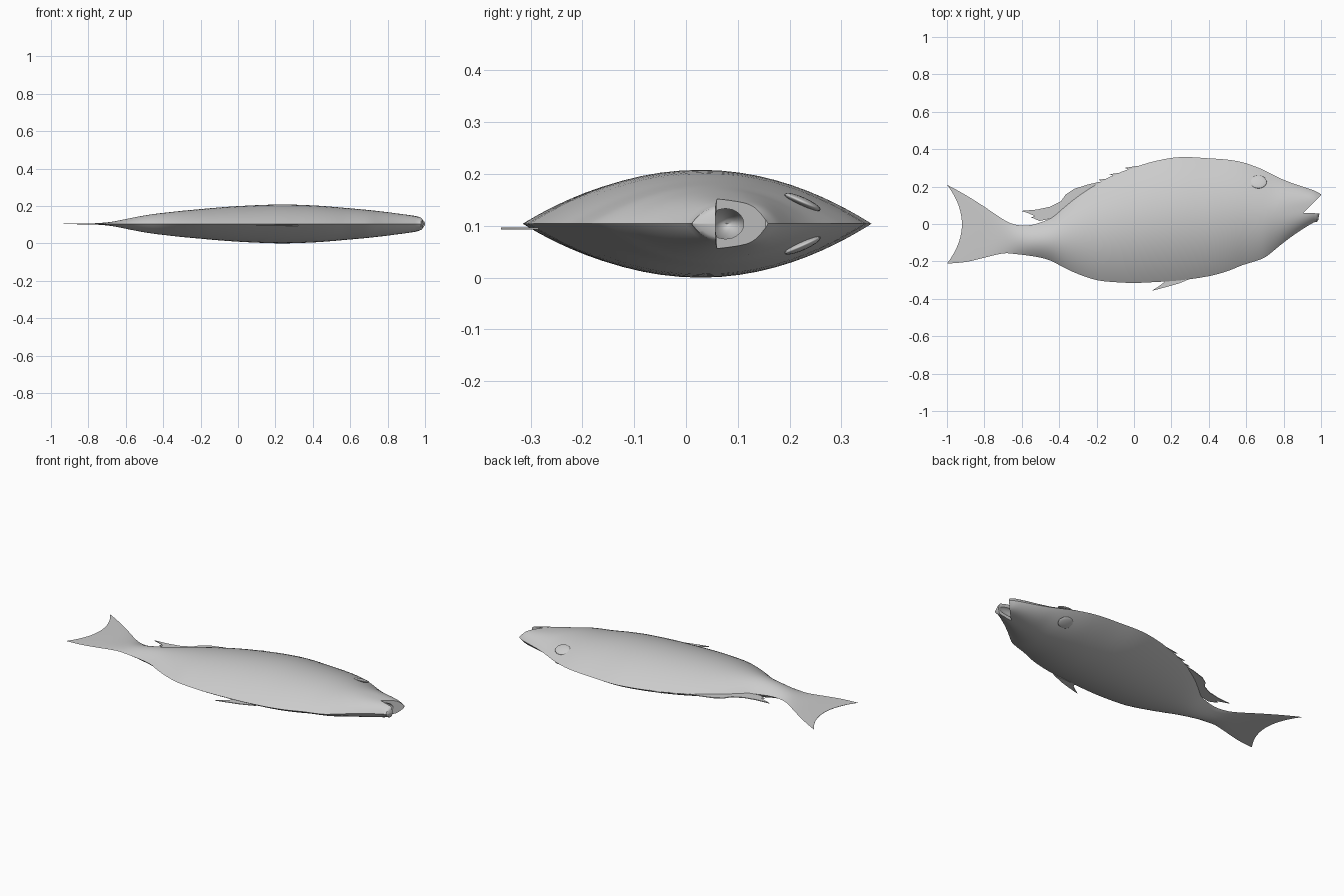
import bpy, bmesh, math

if "Cube" in bpy.data.objects:
    bpy.data.objects.remove(bpy.data.objects["Cube"])

ZC = 0.104      # mid plane of the fish, which lies on its side
N = 28          # steps from belly to back

# x, belly y, back y, half thickness
ROWS = [
    (-1.00, -.212, .210, .001), (-.90, -.203, .155, .002), (-.80, -.180, .092, .003),
    (-.70, -.157, .025, .009), (-.64, -.160, -.002, .018), (-.57, -.168, -.008, .032),
    (-.50, -.180, .008, .045), (-.44, -.198, .035, .054), (-.38, -.230, .085, .061),
    (-.30, -.267, .150, .070), (-.20, -.300, .215, .079), (-.10, -.311, .265, .088),
    (.00, -.315, .303, .095), (.12, -.310, .338, .101), (.25, -.301, .358, .104),
    (.40, -.279, .351, .099), (.50, -.252, .344, .092), (.58, -.220, .330, .085),
    (.66, -.195, .303, .078), (.71, -.172, .280, .073), (.78, -.115, .245, .065),
    (.85, -.062, .217, .056), (.91, -.022, .197, .048), (.96, .008, .180, .040),
    (.985, .022, .168, .031), (1.00, .132, .158, .010),
]


def spline(rows, steps):
    """Catmull-Rom through the profile rows."""
    out = []
    for i in range(len(rows) - 1):
        a, b, c, d = (rows[max(0, min(len(rows) - 1, i + k))] for k in (-1, 0, 1, 2))
        for s in range(steps):
            t = s / steps
            out.append([q + .5 * t * (r - p + t * (2*p - 5*q + 4*r - w + t * (3*(q - r) + w - p)))
                        for p, q, r, w in zip(a, b, c, d)])
    return out + [list(rows[-1])]


def finish(bm, name):
    bmesh.ops.recalc_face_normals(bm, faces=bm.faces)
    me = bpy.data.meshes.new(name)
    bm.to_mesh(me)
    bm.free()
    ob = bpy.data.objects.new(name, me)
    bpy.context.collection.objects.link(ob)
    return ob


def plate(name, pts, z, depth):
    """Flat outline extruded along z."""
    bm = bmesh.new()
    f = bm.faces.new([bm.verts.new((x, y, z - depth / 2)) for x, y in pts])
    r = bmesh.ops.extrude_face_region(bm, geom=[f])
    bmesh.ops.translate(bm, vec=(0, 0, depth), verts=[g for g in r["geom"] if isinstance(g, bmesh.types.BMVert)])
    bmesh.ops.triangulate(bm, faces=[g for g in bm.faces if len(g.verts) > 4])
    return finish(bm, name)


# Body and forked tail: one loft of lens-shaped sections
bm = bmesh.new()
rings = []
for x, y0, y1, h in spline(ROWS, 3):
    snout = max(0, min(1, (x - .75) / .2))
    p = 2 + 1.2 * snout
    bow = .08 * max(0, (-x - .62) / .38) ** 1.5
    ring = []
    for i in range(2 * N):
        a = math.pi * i / N
        t = -math.cos(a)
        side = 1 if i <= N else -1
        z = 0 if i in (0, N) else side * h * (1 - abs(t) ** p)
        ring.append(bm.verts.new((x + bow * (1 - t * t), (y0 + y1) / 2 + t * (y1 - y0) / 2, ZC + z)))
    rings.append(ring)
for r, q in zip(rings, rings[1:]):
    for i in range(2 * N):
        j = (i + 1) % (2 * N)
        bm.faces.new((r[i], r[j], q[j], q[i]))
for r in (rings[0], rings[-1]):
    for i in range(N):
        quad = [r[i], r[i + 1], r[(-i - 1) % (2 * N)], r[-i % (2 * N)]]
        bm.faces.new(list(dict.fromkeys(quad)))
body = finish(bm, "body")

# Open mouth: wedge gap plus rounded cavity
wedge = plate("mouth_wedge", [(.906, .060), (1.08, .053), (1.08, .225), (.99, .145)], ZC, .3)
bm = bmesh.new()
bmesh.ops.create_uvsphere(bm, u_segments=24, v_segments=14, radius=1)
bmesh.ops.scale(bm, vec=(.12, .038, .030), verts=bm.verts)
bmesh.ops.translate(bm, vec=(.895, .079, ZC), verts=bm.verts)
cavity = finish(bm, "mouth_cavity")
bpy.context.view_layer.objects.active = body
for cutter in (wedge, cavity):
    m = body.modifiers.new(cutter.name, 'BOOLEAN')
    m.operation = 'DIFFERENCE'
    m.solver = 'EXACT'
    m.object = cutter
    bpy.ops.object.modifier_apply(modifier=m.name)
    bpy.data.objects.remove(cutter)

# Thin fins
plate("dorsal_fin", [(-.12, .22), (-.19, .224), (-.24, .213), (-.32, .188), (-.365, .158),
                     (-.39, .122), (-.45, .092), (-.52, .077), (-.605, .070), (-.565, .058),
                     (-.53, .042), (-.55, .036), (-.505, .016), (-.44, .03), (-.38, .06)], ZC, .004)
plate("pelvic_fin", [(.32, -.285), (.24, -.318), (.17, -.338), (.095, -.357), (.13, -.335),
                     (.16, -.312), (.17, -.29)], .095, .004)
# Short spines breaking the back outline
for k, (x, y) in enumerate([(-.17, .236), (-.11, .266), (-.03, .300)]):
    plate(f"back_spine_{k}", [(x + .06, y + .012), (x - .02, y), (x + .03, y - .02)], ZC, .004)

# Eyes on both sides
for s in (1, -1):
    bm = bmesh.new()
    bmesh.ops.create_uvsphere(bm, u_segments=24, v_segments=12, radius=1)
    eye = finish(bm, "eye_upper" if s > 0 else "eye_lower")
    eye.scale = (.045, .038, .009)
    eye.location = (.665, .225, ZC + s * .042)
    eye.rotation_euler = (-s * .42, 0, 0)

for ob in bpy.context.collection.objects:
    ob.select_set(True)
bpy.ops.object.shade_smooth_by_angle(angle=math.radians(40))
